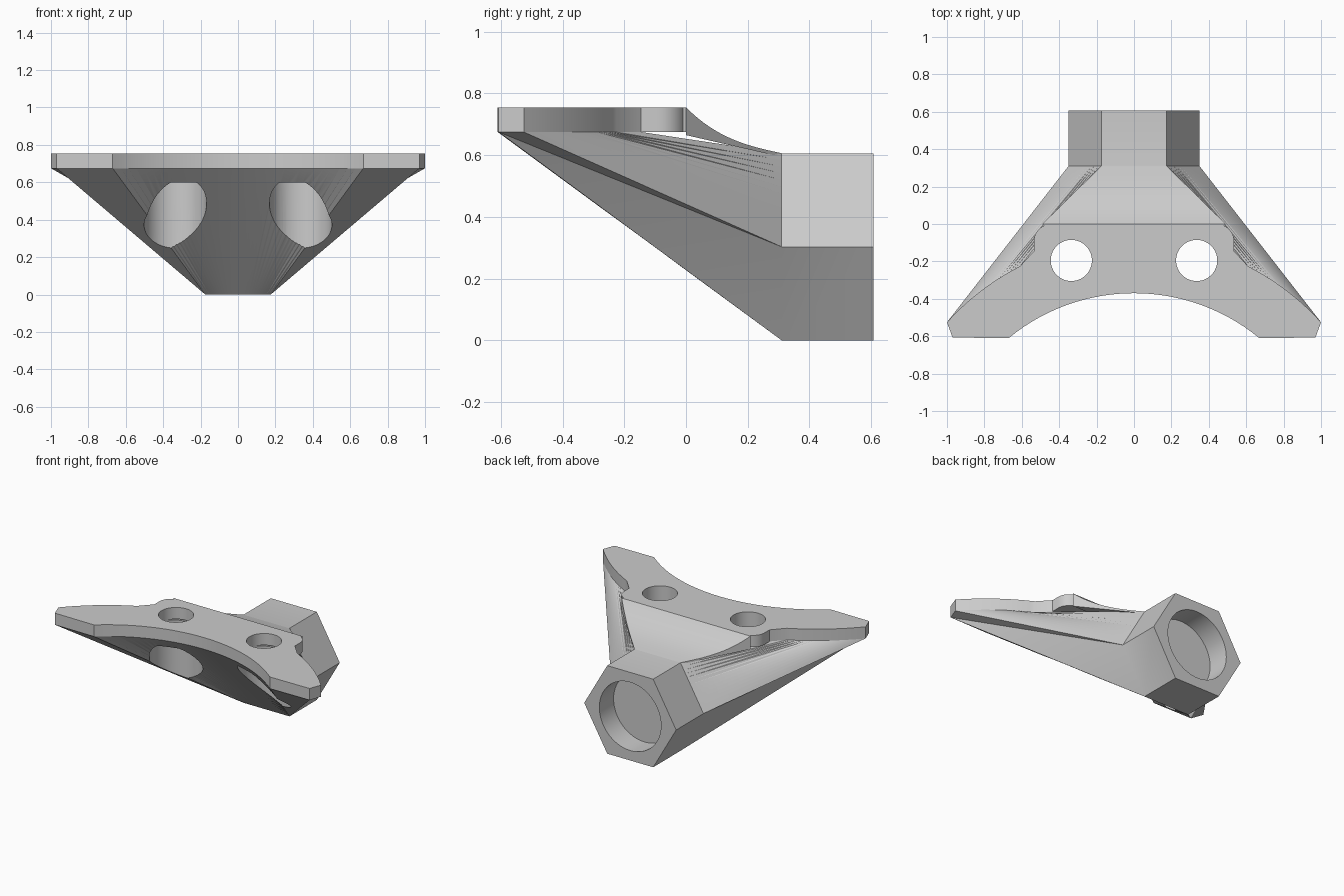
import bpy, bmesh, math
from mathutils import Vector

cube = bpy.data.objects.get("Cube")
if cube:
    bpy.data.objects.remove(cube, do_unlink=True)

grey = bpy.data.materials.new("plain grey")
grey.use_nodes = True
colour = (0.6, 0.6, 0.6, 1)
grey.diffuse_color = colour
grey.node_tree.nodes["Principled BSDF"].inputs["Base Color"].default_value = colour

HEX_R, BACK, NECK = 0.35, 0.607, 0.31
HEX_Z = HEX_R * math.sqrt(3) / 2
UNDER, TOP = 0.675, 0.755
ARC_Y, INNER_R, OUTER_R = -1.425, 1.055, 1.345


def loft(name, rings):
    """Closed solid through matching rings of points."""
    bm = bmesh.new()
    rows = [[bm.verts.new(p) for p in ring] for ring in rings]
    n = len(rows[0])
    for a, b in zip(rows, rows[1:]):
        for i in range(n):
            j = (i + 1) % n
            bm.faces.new((a[i], a[j], b[j], b[i]))
    bm.faces.new(rows[0])
    bm.faces.new(rows[-1])
    bmesh.ops.remove_doubles(bm, verts=bm.verts, dist=0.0001)
    bmesh.ops.triangulate(bm, faces=[f for f in bm.faces if len(f.verts) == 4])
    bmesh.ops.recalc_face_normals(bm, faces=bm.faces)
    me = bpy.data.meshes.new(name)
    bm.to_mesh(me)
    bm.free()
    me.materials.append(grey)
    ob = bpy.data.objects.new(name, me)
    bpy.context.collection.objects.link(ob)
    return ob


def cylinder(name, radius, centre, depth, tilt=0):
    bpy.ops.mesh.primitive_cylinder_add(vertices=64, radius=radius, depth=depth,
                                        location=centre, rotation=(tilt, 0, 0))
    ob = bpy.context.object
    ob.name = name
    ob.hide_render = True
    ob.data.materials.append(grey)
    return ob


def cut(ob, cutters):
    for c in cutters:
        mod = ob.modifiers.new("cut", "BOOLEAN")
        mod.operation, mod.solver, mod.object = "DIFFERENCE", "EXACT", c
    dg = bpy.context.evaluated_depsgraph_get()
    me = bpy.data.meshes.new_from_object(ob.evaluated_get(dg))
    ob.modifiers.clear()
    ob.data = me


def arc(radius, x0, x1, n):
    xs = [x0 + (x1 - x0) * i / n for i in range(n + 1)]
    return [(x, ARC_Y + math.sqrt(radius ** 2 - x * x)) for x in xs]


def mirrored(points):
    """Right half of a ring followed by its mirror image."""
    return points + [(-p[0],) + tuple(p[1:]) for p in reversed(points) if p[0] > 1e-6]


# Half outlines, from the middle of the front round to the back
front_arc = arc(INNER_R, 0, 0.67, 16)
rear_arc = arc(OUTER_R, 1.0, 0.61, 14)
tip = [(0.97, -0.607)]
shoulder = [(0.535, -0.145)]
lobe = [(0.44 + 0.095 * math.cos(a), -0.09 + 0.09 * math.sin(a))
        for a in [math.radians(d) for d in range(0, 66, 8)]] + [(0.49, 0)]

# Arm: hexagonal socket that spreads out to the underside of the plate
low, side, high = [Vector(p) for p in ((HEX_R / 2, 0), (HEX_R, HEX_Z), (HEX_R / 2, 2 * HEX_Z))]
hex_half = [(low.x * i / 16, 0) for i in range(17)] + [tuple(low)]
hex_half += [tuple(side.lerp(high, i / 14)) for i in range(15)] + [tuple(high)]
under_half = front_arc + tip + rear_arc + shoulder
arm = loft("socket_arm", [
    mirrored([(x, BACK, z) for x, z in hex_half]),
    mirrored([(x, NECK, z) for x, z in hex_half]),
    mirrored([(x, y, UNDER) for x, y in under_half])])

# Plate with concave front and two swept tips
outline = front_arc + tip + rear_arc + shoulder + lobe
plate = loft("mounting_plate", [
    mirrored([(x, y, z) for x, y in outline]) for z in (UNDER, TOP)])

# Concave web running from the plate down to the socket
web_rings = []
for i in range(17):
    t = i / 16
    half = 0.49 + (HEX_R / 2 - 0.49) * t
    top = 2 * HEX_Z + (TOP - 2 * HEX_Z) * (0.45 * (1 - t) + 0.55 * (1 - t) ** 3)
    bottom = 0.665 + (2 * HEX_Z - 0.012 - 0.665) * t
    web_rings.append([(s * half, NECK * t, z) for s, z in
                      ((-1, bottom), (1, bottom), (1, top), (-1, top))])
web = loft("curved_web", web_rings)

# Screw holes with wide recesses below, and the round socket
holes, recesses = [], []
for s in (-1, 1):
    holes.append(cylinder("hole_cutter", 0.11, (s * 0.335, -0.195, 0.7), 0.6))
    recesses.append(cylinder("recess_cutter", 0.167, (s * 0.335, -0.195, 0.25), 0.7))
socket = cylinder("socket_cutter", 0.235, (0, BACK + 0.05, HEX_Z), 0.41, math.pi / 2)
cut(plate, holes)
cut(arm, holes + recesses + [socket])
for c in holes + recesses + [socket]:
    bpy.data.objects.remove(c, do_unlink=True)

# Smooth the curved surfaces, keep the edges crisp
bpy.ops.object.select_all(action="DESELECT")
for ob in (arm, plate, web):
    ob.select_set(True)
bpy.context.view_layer.objects.active = arm
bpy.ops.object.shade_smooth_by_angle(angle=math.radians(25))
